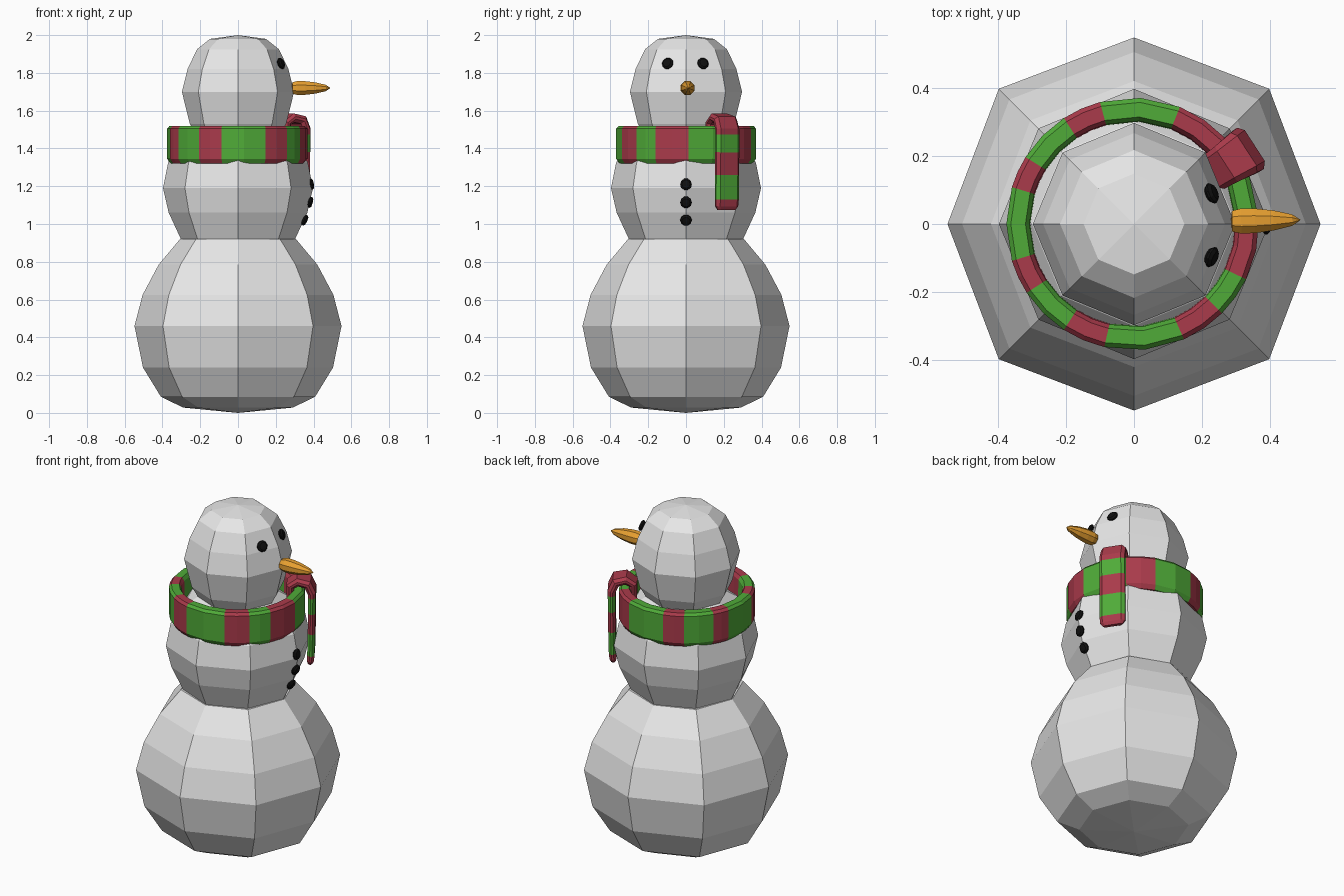
import bpy, bmesh, math
from mathutils import Vector, Matrix

if "Cube" in bpy.data.objects:
    bpy.data.objects.remove(bpy.data.objects["Cube"])


def material(name, rgb):
    m = bpy.data.materials.new(name)
    m.diffuse_color = (*rgb, 1)
    m.use_nodes = True
    m.node_tree.nodes["Principled BSDF"].inputs["Base Color"].default_value = m.diffuse_color
    return m


SNOW = material("snow", (0.80, 0.80, 0.80))
RED = material("scarf_red", (0.40, 0.043, 0.07))
GREEN = material("scarf_green", (0.08, 0.41, 0.04))
ORANGE = material("carrot_orange", (0.80, 0.35, 0.03))
BLACK = material("coal_black", (0.005, 0.005, 0.005))


def skin(name, rings, mats, stripe=lambda i: 0, loop=False, caps=False):
    """Join rings of points with flat quads; stripe(i) colours band i."""
    bm = bmesh.new()
    vs = [[bm.verts.new(p) for p in ring] for ring in rings]
    n = len(vs[0])
    for i in range(len(vs) if loop else len(vs) - 1):
        a, b = vs[i], vs[(i + 1) % len(vs)]
        for k in range(n):
            f = bm.faces.new((a[k], a[(k + 1) % n], b[(k + 1) % n], b[k]))
            f.material_index = stripe(i)
    if caps:
        for ring, i in ((vs[0], 0), (vs[-1], len(vs) - 2)):
            bm.faces.new(ring).material_index = stripe(i)
    bmesh.ops.remove_doubles(bm, verts=bm.verts, dist=1e-5)
    bmesh.ops.recalc_face_normals(bm, faces=bm.faces)
    me = bpy.data.meshes.new(name)
    bm.to_mesh(me)
    bm.free()
    for m in mats:
        me.materials.append(m)
    ob = bpy.data.objects.new(name, me)
    bpy.context.collection.objects.link(ob)
    return ob


def lathe(name, profile, mat, sides=8, turn=0.0, place=Matrix(), diagonal=1.0):
    """Spin (radius, height) points; diagonal scales every second corner."""
    rings = []
    for r, z in profile:
        ring = []
        for k in range(sides):
            a = turn + 2 * math.pi * k / sides
            q = r * (diagonal if k % 2 else 1)
            ring.append(place @ Vector((q * math.cos(a), q * math.sin(a), z)))
        rings.append(ring)
    return skin(name, rings, [mat])


def facing(loc, direction):
    rot = Vector(direction).to_track_quat('Z', 'Y').to_matrix().to_4x4()
    return Matrix.Translation(loc) @ rot


# Snow balls, eight sides with corners on the axes
lathe("lower_ball", [(0, 0), (.29, .028), (.408, .085), (.503, .24), (.548, .46),
                     (.505, .625), (.42, .785), (.307, .92), (0, .93)], SNOW, diagonal=1.025)
lathe("middle_ball", [(0, .90), (.30, .915), (.367, 1.06), (.397, 1.19), (.37, 1.325),
                      (.30, 1.42), (.21, 1.475), (0, 1.48)], SNOW)
lathe("head", [(0, 1.44), (.21, 1.45), (.255, 1.53), (.297, 1.70), (.267, 1.82),
               (.217, 1.925), (.148, 1.98), (0, 2.0)], SNOW)

# Carrot nose, pointing along +x
lathe("nose", [(0, 0), (.033, .003), (.04, .03), (.039, .07), (.032, .125), (.018, .18), (0, .205)],
      ORANGE, turn=math.pi / 8, place=facing((.285, .008, 1.72), (1, 0.02, 0)))

# Coal eyes and buttons
COAL = [(0, -.014), (.022, -.012), (.031, -.003), (.031, .004), (.022, .012), (0, .014)]
for side, y in (("left", .09), ("right", -.097)):
    s = 1 if y > 0 else -1
    lathe(side + "_eye", COAL, BLACK, 10, place=facing((.228, y, 1.85), (.87, .36 * s, .36)))
for i, (x, z, tilt) in enumerate([(.388, 1.21, .15), (.382, 1.115, -.25), (.353, 1.02, -.45)]):
    lathe(f"button_{i + 1}", COAL, BLACK, 10, place=facing((x, 0, z), (1, 0, tilt)))

# Scarf ring: stripe edges in degrees, alternately red and green
EDGES = [-26, 2, 43, 68, 105, 123, 148, 163, 197, 213, 237, 257, 294, 315, 334]
SECTION = [(.355, 1.32), (.371, 1.345), (.371, 1.505), (.358, 1.52),
           (.315, 1.52), (.303, 1.50), (.30, 1.35), (.312, 1.32)]
angles = []
for a, b in zip(EDGES, EDGES[1:]):
    angles += [a, (a + b) / 2]
rings = [[(r * math.cos(math.radians(a)) - .004, r * math.sin(math.radians(a)), z)
          for r, z in SECTION] for a in angles]
skin("scarf_ring", rings, [RED, GREEN], lambda i: (i // 2) % 2, loop=True)

# Scarf tail: folded over the ring, then hanging; (distance out, height, half width, half thickness)
PATH = [(.285, 1.46, .055, .02), (.285, 1.535, .058, .022), (.325, 1.562, .062, .024),
        (.38, 1.55, .07, .025), (.402, 1.50, .072, .022), (.402, 1.475, .072, .021),
        (.401, 1.38, .072, .02), (.40, 1.26, .072, .02), (.397, 1.13, .072, .02),
        (.394, 1.095, .07, .019), (.392, 1.075, .055, .012)]
TAIL_COLOURS = [0, 0, 0, 0, 0, 1, 0, 1, 0, 0]
ang = math.radians(33)
out = Vector((math.cos(ang), math.sin(ang), 0))
across = Vector((-math.sin(ang), math.cos(ang), 0))
rings = []
for i, (d, z, w, h) in enumerate(PATH):
    p, q = PATH[max(i - 1, 0)], PATH[min(i + 1, len(PATH) - 1)]
    along = (out * (q[0] - p[0]) + Vector((0, 0, q[1] - p[1]))).normalized()
    normal = across.cross(along)
    centre = out * d + Vector((0, 0, z))
    rings.append([centre + normal * (h * u) + across * (w * v) for u, v in
                  ((1, -.75), (1, .75), (.3, 1), (-.3, 1),
                   (-1, .75), (-1, -.75), (-.3, -1), (.3, -1))])
skin("scarf_tail", rings, [RED, GREEN], lambda i: TAIL_COLOURS[i], caps=True)
